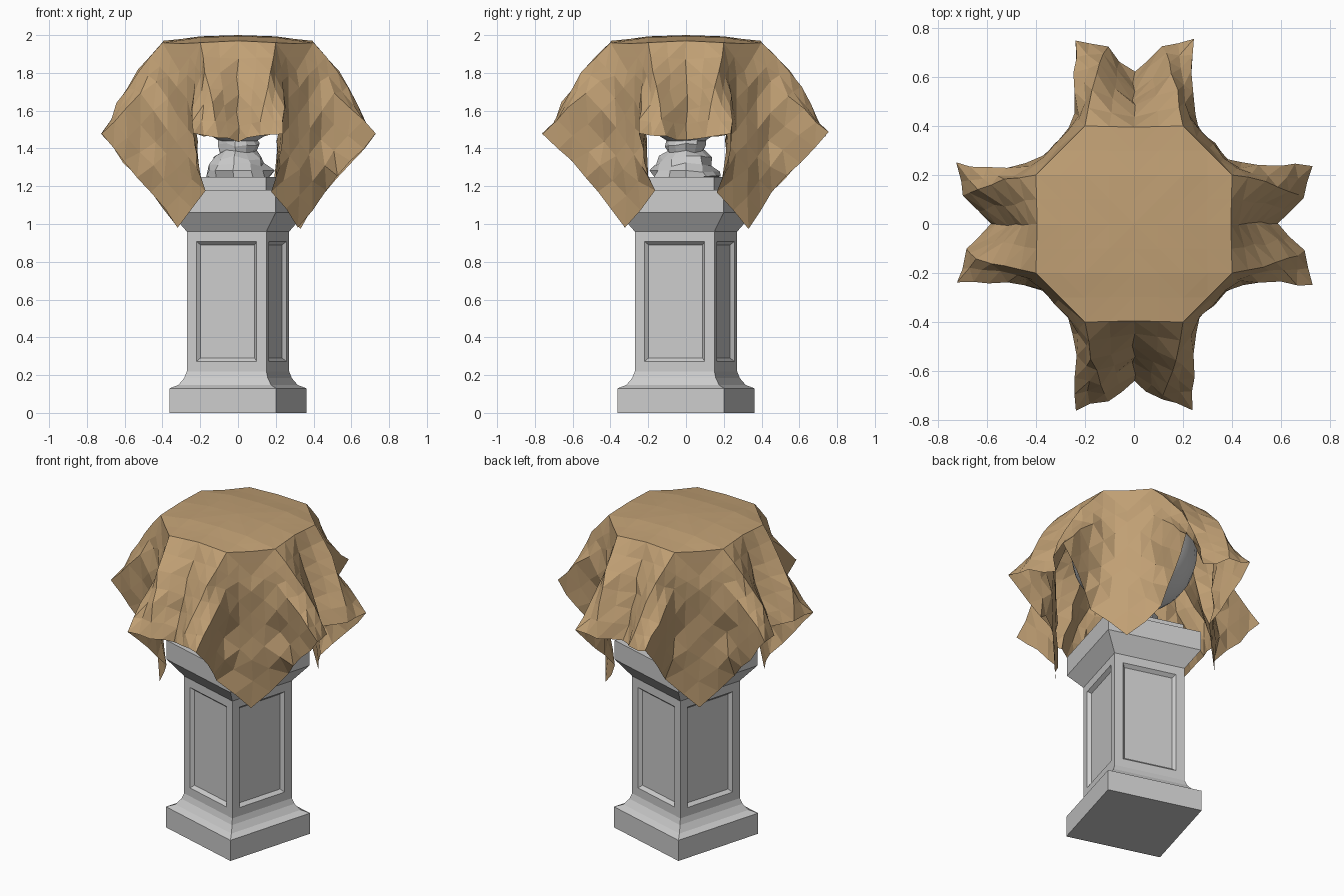
import bpy, bmesh, math, random
from mathutils import Matrix

if "Cube" in bpy.data.objects:
    bpy.data.objects.remove(bpy.data.objects["Cube"])

random.seed(4)
TURN = Matrix.Rotation(math.radians(-16), 4, 'Z')


def finish(name, bm):
    bmesh.ops.recalc_face_normals(bm, faces=bm.faces)
    me = bpy.data.meshes.new(name)
    bm.to_mesh(me)
    bm.free()
    ob = bpy.data.objects.new(name, me)
    bpy.context.collection.objects.link(ob)
    return ob


def loft(name, profile, sides, jitter=0.0, panels=False):
    """Stack of regular rings; for 4 sides the radius is the half width."""
    bm = bmesh.new()
    rings = []
    k = math.sqrt(2) if sides == 4 else 1
    for r, z in profile:
        ring = []
        for i in range(sides):
            a = 2 * math.pi * (i + 0.5) / sides
            rr = r * k * (1 + random.uniform(-jitter, jitter))
            zz = z + random.uniform(-jitter, jitter) * 0.1
            ring.append(bm.verts.new((rr * math.cos(a), rr * math.sin(a), zz)))
        rings.append(ring)
    sidefaces = []
    for lo, hi in zip(rings, rings[1:]):
        for i in range(sides):
            j = (i + 1) % sides
            sidefaces.append(bm.faces.new((lo[i], lo[j], hi[j], hi[i])))
    bm.faces.new(rings[0][::-1])
    bm.faces.new(rings[-1])
    if panels:
        bmesh.ops.recalc_face_normals(bm, faces=bm.faces)
        tall = [f for f in sidefaces if f.calc_area() > 0.2]
        bmesh.ops.inset_individual(bm, faces=tall, thickness=0.075)
        bmesh.ops.inset_individual(bm, faces=tall, thickness=0.025, depth=-0.02)
    bmesh.ops.transform(bm, matrix=TURN, verts=bm.verts)
    return finish(name, bm)


# Square pedestal with coved foot, recessed panels and moulded cap
loft("pedestal", [(0.293, 0), (0.293, 0.13), (0.255, 0.148), (0.23, 0.185),
                  (0.219, 0.22), (0.219, 0.96), (0.29, 1.06), (0.29, 1.18),
                  (0.215, 1.18), (0.215, 1.25)], 4, panels=True)

# Rough faceted foot and neck on the pedestal
loft("rough_foot", [(0.18, 1.245), (0.175, 1.285), (0.145, 1.315), (0.13, 1.35),
                    (0.09, 1.385), (0.105, 1.42), (0.10, 1.46)], 11, jitter=0.12)

# Round body hidden under the cloth
body = [(0.10, 1.44)]
for i in range(1, 9):
    a = math.radians(-75 + i * 75 / 8)
    body.append((0.36 * math.cos(a), 1.78 + 0.34 * math.sin(a)))
body += [(0.365, 1.88), (0.34, 1.95)]
ob = loft("round_body", body, 24)
for p in ob.data.polygons:
    p.use_smooth = len(p.vertices) == 4

# Draped square sheet: control points for one eighth, mirrored around
OCT = {
    (0, 0): (0, 0, 1.99), (1, 0): (.2, 0, 1.99), (1, 1): (.2, .2, 1.985),
    (2, 0): (.395, 0, 1.97), (2, 1): (.40, .2, 1.96), (2, 2): (.31, .31, 1.81),
    (3, 0): (.46, 0, 1.78), (3, 1): (.53, .175, 1.81), (3, 2): (.43, .23, 1.76),
    (3, 3): (.32, .32, 1.57),
    (4, 0): (.52, 0, 1.60), (4, 1): (.635, .14, 1.64), (4, 2): (.60, .24, 1.61),
    (4, 3): (.43, .21, 1.44), (4, 4): (.325, .325, 1.29),
    (5, 0): (.59, 0, 1.44), (5, 1): (.69, .11, 1.46), (5, 2): (.725, .245, 1.48),
    (5, 3): (.60, .215, 1.33), (5, 4): (.46, .17, 1.17), (5, 5): (.325, .325, .98),
}


def control(i, j):
    a, b = abs(i), abs(j)
    x, y, z = OCT[(max(a, b), min(a, b))]
    if b > a:
        x, y = y, x
    x, y = math.copysign(x, i), math.copysign(y, j)
    if b > a and b >= 3 and a < 3:
        y *= 1.04
        if j < 0 and a == 0:
            y *= 1.05
    return x, y, z


def sheet(i, j):
    """Bilinear sample on a grid twice as fine as the control points."""
    if abs(i) == 3 and abs(j) == 3:      # chamfered corner of the flat top
        return [i * 0.1, j * 0.1, 1.955]
    pts = [control(p, q) for p in {i // 2, -(-i // 2)} for q in {j // 2, -(-j // 2)}]
    return [sum(c) / len(pts) for c in zip(*pts)]


N = 10
bm = bmesh.new()
grid = {}
for i in range(-N, N + 1):
    for j in range(-N, N + 1):
        p = sheet(i, j)
        ring = max(abs(i), abs(j))
        amp = 0.0 if ring < 5 else 0.009 if ring > 5 else 0.004
        grid[i, j] = bm.verts.new([c + random.uniform(-amp, amp) for c in p])
        if ring < 3:
            grid[i, j].co.z += 0.01 * (1 - ring / 3)
for i in range(-N, N):
    for j in range(-N, N):
        a, b, c, d = grid[i, j], grid[i + 1, j], grid[i + 1, j + 1], grid[i, j + 1]
        # chamfer cells run across the corner, all others run outward
        across = {abs(i + 0.5), abs(j + 0.5)} <= {2.5, 3.5}
        if ((i + 0.5) * (j + 0.5) > 0) != across:
            bm.faces.new((a, b, c))
            bm.faces.new((a, c, d))
        else:
            bm.faces.new((a, b, d))
            bm.faces.new((b, c, d))
cloth = finish("draped_cloth", bm)
mat = bpy.data.materials.new("tan_cloth")
mat.diffuse_color = (0.53, 0.35, 0.175, 1)
mat.use_nodes = True
mat.node_tree.nodes["Principled BSDF"].inputs["Base Color"].default_value = mat.diffuse_color
cloth.data.materials.append(mat)
